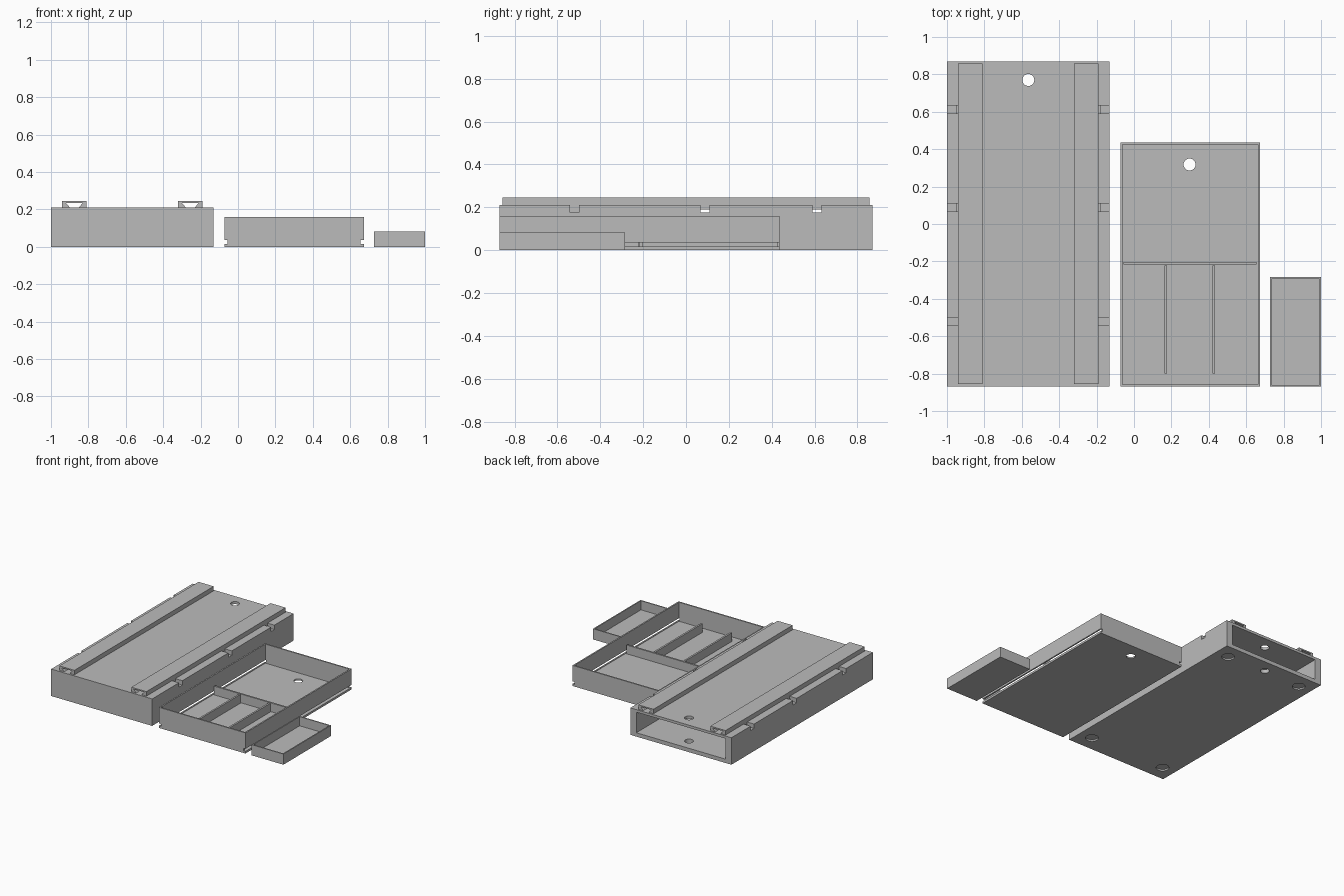
import bpy
import bmesh
from math import radians

if "Cube" in bpy.data.objects:
    bpy.data.objects.remove(bpy.data.objects["Cube"], do_unlink=True)

grey = bpy.data.materials.new("plain_grey")
grey.use_nodes = True
grey.diffuse_color = (0.5, 0.5, 0.5, 1)
grey.node_tree.nodes["Principled BSDF"].inputs["Base Color"].default_value = grey.diffuse_color


def finish(name, bm):
    bmesh.ops.recalc_face_normals(bm, faces=bm.faces)
    mesh = bpy.data.meshes.new(name)
    bm.to_mesh(mesh)
    bm.free()
    mesh.materials.append(grey)
    obj = bpy.data.objects.new(name, mesh)
    bpy.context.collection.objects.link(obj)
    return obj


def prism(name, profile, y0, y1):
    """Extrude an (x, z) profile along y."""
    bm = bmesh.new()
    face = bm.faces.new([bm.verts.new((x, y0, z)) for x, z in profile])
    grown = bmesh.ops.extrude_face_region(bm, geom=[face])["geom"]
    verts = [v for v in grown if isinstance(v, bmesh.types.BMVert)]
    bmesh.ops.translate(bm, verts=verts, vec=(0, y1 - y0, 0))
    return finish(name, bm)


def box(name, x0, x1, y0, y1, z0, z1):
    return prism(name, [(x0, z0), (x1, z0), (x1, z1), (x0, z1)], y0, y1)


def cylinder(name, x, y, z0, z1, radius):
    bm = bmesh.new()
    bmesh.ops.create_cone(bm, cap_ends=True, segments=32, radius1=radius,
                          radius2=radius, depth=z1 - z0)
    bmesh.ops.translate(bm, verts=bm.verts, vec=(x, y, (z0 + z1) / 2))
    return finish(name, bm)


def cut(obj, cutters):
    """Subtract every cutter, bake the result and discard the cutters."""
    for cutter in cutters:
        cutter.hide_render = True
        mod = obj.modifiers.new("cut", "BOOLEAN")
        mod.operation = "DIFFERENCE"
        mod.solver = "EXACT"
        mod.object = cutter
    bpy.context.view_layer.update()
    graph = bpy.context.evaluated_depsgraph_get()
    baked = bpy.data.meshes.new_from_object(obj.evaluated_get(graph))
    obj.modifiers.clear()
    obj.data = baked
    for cutter in cutters:
        bpy.data.objects.remove(cutter, do_unlink=True)


FRONT = -0.87

# Sleeve case: closed at the front, open at the back
left, right, back, top = -1.0, -0.13, 0.87, 0.21
middle = (left + right) / 2
case = box("case", left, right, FRONT, back, 0, top)
cutters = [
    box("cavity", left + 0.052, right - 0.052, -0.45, back + 0.1, 0.03, 0.19),
    cylinder("finger_hole", middle, 0.77, -0.1, 0.3, 0.032),
]
# Clip notches along both upper edges
for y in (-0.52, 0.088, 0.612):
    for x in (left, right):
        cutters.append(box("notch", x - 0.06, x + 0.06, y - 0.021, y + 0.021, 0.176, 0.3))
# Round foot recesses underneath
for x in (left + 0.108, right - 0.108):
    for y in (FRONT + 0.122, back - 0.115):
        cutters.append(cylinder("foot_recess", x, y, -0.1, 0.012, 0.046))
cut(case, cutters)

# Hollow mounting rails on top of the case
half = [(0.065, 0.21), (0.065, 0.245), (0.045, 0.235), (0.024, 0.21)]
outer, inner = half[:2], half[2:]
loop = (outer + [(-x, z) for x, z in reversed(outer)]
        + [(-x, z) for x, z in reversed(inner)] + inner)
for side, x in (("right", -0.875), ("left", -0.255)):
    prism("mounting_rail_" + side, [(x + px, pz) for px, pz in loop], -0.855, 0.857)

# Large drawer: shell with a finger hole and slide grooves
x0, x1, y1, height = -0.073, 0.673, 0.436, 0.16
drawer = box("drawer", x0, x1, FRONT, y1, 0, height)
wall = 0.011
cutters = [
    box("hollow", x0 + wall, x1 - wall, FRONT + wall, y1 - wall, 0.012, 0.3),
    cylinder("drawer_hole", 0.297, 0.318, -0.1, 0.1, 0.032),
]
for x in (x0, x1):
    cutters.append(box("groove", x - 0.017, x + 0.017, FRONT - 0.1, y1 + 0.1, 0.016, 0.036))
cut(drawer, cutters)

# Drawer dividers
box("cross_divider", x0 + 0.018, x1 - 0.018, -0.216, -0.202, 0.01, 0.08)
for side, x in (("right", 0.17), ("left", 0.427)):
    box("long_divider_" + side, x - 0.007, x + 0.007, -0.80, -0.222, 0.01, 0.08)

# Small loose tray
tray = box("small_tray", 0.727, 1.0, FRONT, -0.284, 0, 0.083)
cut(tray, [box("tray_hollow", 0.736, 0.991, FRONT + 0.009, -0.293, 0.012, 0.2)])

# Smooth only the round hole walls, keeping hard edges crisp
for obj in (case, drawer):
    bpy.ops.object.select_all(action="DESELECT")
    obj.select_set(True)
    bpy.context.view_layer.objects.active = obj
    bpy.ops.object.shade_smooth_by_angle(angle=radians(30))
